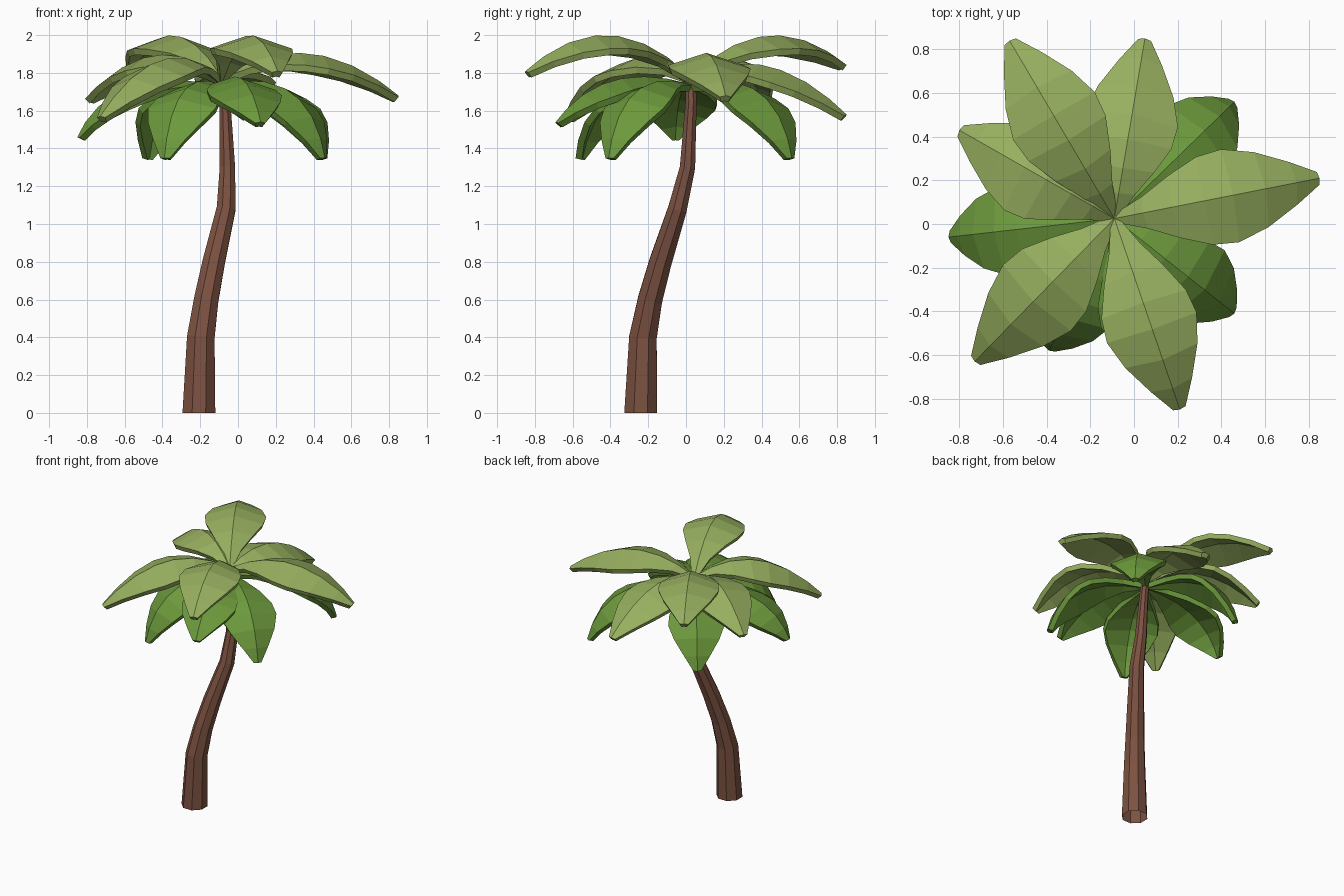
import bpy, bmesh, math
from mathutils import Vector

if "Cube" in bpy.data.objects:
    bpy.data.objects.remove(bpy.data.objects["Cube"])


def material(name, rgb):
    m = bpy.data.materials.new(name)
    m.diffuse_color = (*rgb, 1)
    m.use_nodes = True
    m.node_tree.nodes["Principled BSDF"].inputs["Base Color"].default_value = m.diffuse_color
    return m


BARK = material("bark brown", (0.20, 0.083, 0.052))
LIGHT = material("light leaf green", (0.31, 0.43, 0.115))
DARK = material("deep leaf green", (0.15, 0.32, 0.045))


def finish(bm, name, mat):
    mesh = bpy.data.meshes.new(name)
    bm.to_mesh(mesh)
    bm.free()
    mesh.materials.append(mat)
    ob = bpy.data.objects.new(name, mesh)
    bpy.context.collection.objects.link(ob)
    return ob


# Trunk: eight-sided rings swept along a leaning S curve (x, y, z, radius)
PATH = [(-.207, -.24, 0, .094), (-.197, -.228, .4, .079), (-.168, -.19, .6, .07),
        (-.128, -.135, .8, .064), (-.063, -.045, 1.08, .054), (-.056, .008, 1.3, .044),
        (-.07, .027, 1.65, .032), (-.09, .022, 1.77, .03)]
SIDES = 8
bm = bmesh.new()
rings = []
for i, (x, y, z, r) in enumerate(PATH):
    a, b = Vector(PATH[max(i - 1, 0)][:3]), Vector(PATH[min(i + 1, len(PATH) - 1)][:3])
    tilt = Vector((0, 0, 1)).rotation_difference(b - a)
    ring = []
    for k in range(SIDES):
        t = 2 * math.pi * (k + .5) / SIDES
        off = Vector((r * math.cos(t), r * math.sin(t), 0))
        if i:
            off = tilt @ off
        ring.append(bm.verts.new(Vector((x, y, z)) + off))
    rings.append(ring)
for lo, hi in zip(rings, rings[1:]):
    for k in range(SIDES):
        n = (k + 1) % SIDES
        bm.faces.new((lo[k], lo[n], hi[n], hi[k]))
bm.faces.new(rings[-1])
finish(bm, "trunk", BARK)

# Leaf outline: (position along the leaf, half width)
OUTLINE = [(0, .02), (.14, .075), (.28, .145), (.44, .205), (.58, .217),
           (.74, .175), (.89, .10), (1, .03)]


def leaf(name, mat, base_z, tip, reach, bend_z, width=1.0):
    """Ridged leaf along a quadratic arc from the crown to its tip."""
    p0, p2 = Vector((-.09, .025, base_z)), Vector(tip)
    p1 = p0.lerp(p2, reach)
    p1.z = bend_z
    flat = Vector((p2.x - p0.x, p2.y - p0.y, 0)).normalized()
    side = Vector((0, 0, 1)).cross(flat)
    bm = bmesh.new()
    rows = []
    for t, w in OUTLINE:
        w *= width
        p = p0 * (1 - t) ** 2 + p1 * 2 * t * (1 - t) + p2 * t * t
        tangent = ((p1 - p0) * (1 - t) + (p2 - p1) * t).normalized()
        normal = tangent.cross(side)
        rows.append([bm.verts.new(p + side * w * s - normal * .32 * w * abs(s))
                     for s in (1, 0, -1)])
    for a, b in zip(rows, rows[1:]):
        for k in (0, 1):
            bm.faces.new((a[k], a[k + 1], b[k + 1], b[k]))
    ob = finish(bm, name, mat)
    solid = ob.modifiers.new("thickness", 'SOLIDIFY')
    solid.thickness = .036
    solid.offset = -1


# Upper leaves: tip and bend height
UPPER = [((-.57, .84, 1.85), 2.18), ((.05, .85, 1.58), 1.99), ((.85, .21, 1.68), 2.075),
         ((.21, -.85, 1.81), 2.205), ((-.73, -.63, 1.57), 2.06), ((-.80, .43, 1.67), 2.06)]
for i, (tip, bend) in enumerate(UPPER):
    leaf(f"upper_leaf_{i + 1}", LIGHT, 1.78, tip, .5, bend)

# Lower drooping leaves: tip, reach of the bend and bend height
LOWER = [((.46, .56, 1.35), .85, 1.85), ((.46, -.41, 1.35), .85, 1.85),
         ((-.39, -.58, 1.35), .85, 1.85), ((-.85, -.06, 1.46), .8, 1.83),
         ((-.49, .56, 1.35), .85, 1.85), ((.12, -.69, 1.54), .65, 1.88)]
for i, (tip, reach, bend) in enumerate(LOWER):
    leaf(f"lower_leaf_{i + 1}", DARK, 1.74, tip, reach, bend, .92)
